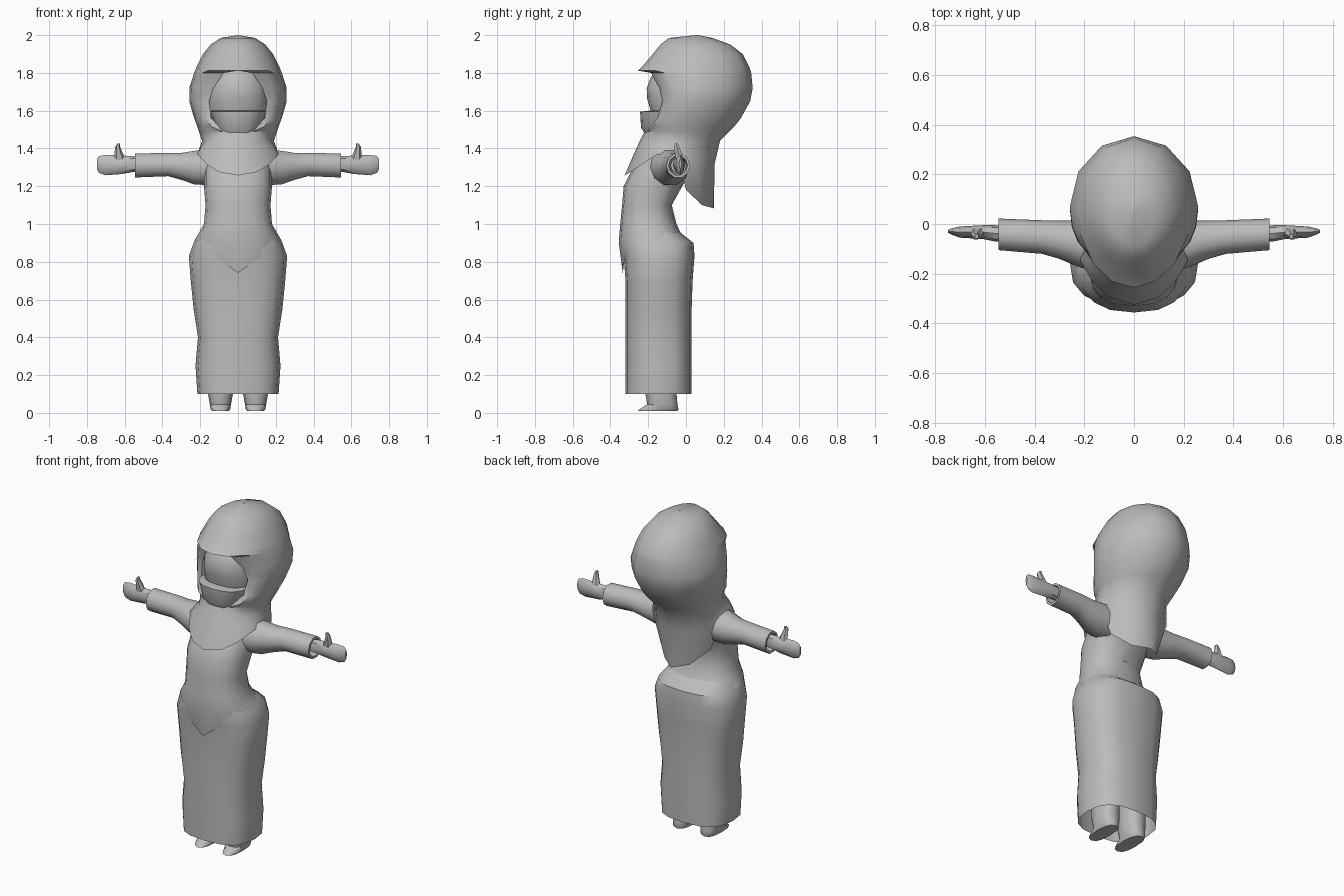
import bpy, bmesh, math

grey = bpy.data.materials.new("plain grey")
grey.diffuse_color = (0.5, 0.5, 0.5, 1)


def loft(name, rings, closed=True, cap_start=False, cap_end=False, mirror=False, angle=40):
    """Skin a list of equal-length point rings into one object."""
    bm = bmesh.new()
    rows = [[bm.verts.new(p) for p in r] for r in rings]
    n = len(rows[0])
    for a, b in zip(rows, rows[1:]):
        for i in range(n if closed else n - 1):
            j = (i + 1) % n
            bm.faces.new((a[i], a[j], b[j], b[i]))
    if cap_start:
        bm.faces.new(rows[0][::-1])
    if cap_end:
        bm.faces.new(rows[-1])
    bmesh.ops.remove_doubles(bm, verts=bm.verts, dist=0.0005)
    bmesh.ops.recalc_face_normals(bm, faces=bm.faces)
    me = bpy.data.meshes.new(name)
    bm.to_mesh(me)
    bm.free()
    me.materials.append(grey)
    ob = bpy.data.objects.new(name, me)
    bpy.context.collection.objects.link(ob)
    if mirror:
        ob.modifiers.new("mirror", "MIRROR").merge_threshold = 0.001
    bpy.context.view_layer.objects.active = ob
    ob.select_set(True)
    bpy.ops.object.shade_smooth_by_angle(angle=math.radians(angle))
    ob.select_set(False)
    return ob


def oval(z, hw, front, back, p=2.0, n=16, cx=0.0, drop=0.0):
    """Horizontal ring; drop lowers its front into a V."""
    pts = []
    for i in range(n):
        t = 2 * math.pi * i / n
        c, s = math.cos(t), math.sin(t)
        x = math.copysign(abs(c) ** (2 / p), c) * hw
        y = math.copysign(abs(s) ** (2 / p), s) * (back - front) / 2 + (front + back) / 2
        dz = drop * max(0, 1 - abs(x) / hw) if s < 0 else 0
        pts.append((cx + x, y, z - dz))
    return pts


def upright(x, y0, y1, z0, z1, n=10):
    """Ring across an arm, standing in the yz plane."""
    return [(x, (y0 + y1) / 2 + (y1 - y0) / 2 * math.cos(2 * math.pi * i / n),
             (z0 + z1) / 2 + (z1 - z0) / 2 * math.sin(2 * math.pi * i / n)) for i in range(n)]


# Long skirt, open at the hem
loft("skirt", [oval(z, w, f, b, 2.7) for z, w, f, b in (
    (0.10, 0.215, -0.32, 0.03), (0.25, 0.225, -0.32, 0.03), (0.40, 0.212, -0.32, 0.03),
    (0.55, 0.235, -0.32, 0.03), (0.70, 0.25, -0.32, 0.035), (0.83, 0.26, -0.33, 0.045),
    (0.90, 0.235, -0.34, 0.04), (0.955, 0.20, -0.335, -0.03))])

# Bodice with a pointed front edge over the skirt
loft("bodice", [oval(z, w, f, b, 2.4, drop=d) for z, w, f, b, d in (
    (0.91, 0.232, -0.335, 0.00, 0.17), (0.935, 0.217, -0.356, -0.02, 0.03),
    (1.00, 0.18, -0.348, -0.05, 0), (1.10, 0.172, -0.338, -0.075, 0),
    (1.20, 0.18, -0.330, -0.02, 0), (1.28, 0.18, -0.29, 0.03, 0),
    (1.37, 0.16, -0.22, 0.03, 0), (1.43, 0.10, -0.16, 0.02, 0))], cap_end=True)

# Sleeves, with a turned-in open cuff
loft("sleeves", [upright(*r) for r in (
    (0.13, -0.20, 0.02, 1.20, 1.40), (0.23, -0.17, 0.015, 1.205, 1.392),
    (0.30, -0.14, 0.015, 1.23, 1.38), (0.37, -0.12, 0.015, 1.25, 1.38),
    (0.545, -0.105, 0.022, 1.243, 1.376), (0.545, -0.092, 0.008, 1.257, 1.362),
    (0.46, -0.08, 0.0, 1.27, 1.35))], mirror=True)

# Hands and raised thumbs
loft("hands", [upright(*r, n=8) for r in (
    (0.46, -0.07, -0.01, 1.28, 1.35), (0.56, -0.07, -0.005, 1.275, 1.36),
    (0.61, -0.06, -0.005, 1.265, 1.362), (0.70, -0.055, -0.01, 1.258, 1.366),
    (0.735, -0.042, -0.018, 1.27, 1.36), (0.747, -0.036, -0.024, 1.29, 1.345))],
    cap_end=True, mirror=True)
loft("thumbs", [oval(z, w, f, b, n=6, cx=x) for z, w, f, b, x in (
    (1.33, 0.035, -0.055, -0.01, 0.625), (1.375, 0.022, -0.06, -0.02, 0.632),
    (1.41, 0.013, -0.065, -0.035, 0.637), (1.425, 0.008, -0.06, -0.04, 0.632))],
    cap_end=True, mirror=True)

# Legs and shoes
loft("shoes", [oval(z, w, f, b, 2.5, 12, 0.093) for z, w, f, b in (
    (0.01, 0.045, -0.255, -0.045), (0.02, 0.052, -0.245, -0.04), (0.045, 0.056, -0.205, -0.045),
    (0.10, 0.066, -0.215, -0.05), (0.30, 0.07, -0.22, -0.05))], cap_start=True, mirror=True)


# Headscarf: half rows run from the face opening round to the back
def hood_row(z, ox, oy, hw, ym, yb):
    pts = []
    for k in range(5):
        t = k / 4 * math.pi / 2
        pts.append((ox + (hw - ox) * math.sin(t), ym + (oy - ym) * math.cos(t), z))
    for k in range(1, 4):
        t = k / 3 * math.pi / 2
        pts.append((hw * math.cos(t), ym + (yb - ym) * math.sin(t), z))
    return pts


hood = [hood_row(*r) for r in (
    (2.00, 0, 0.055, 0.001, 0.06, 0.065), (1.985, 0, -0.09, 0.09, 0.05, 0.14),
    (1.95, 0, -0.135, 0.145, 0.05, 0.235), (1.90, 0, -0.175, 0.185, 0.06, 0.30),
    (1.83, 0, -0.235, 0.22, 0.06, 0.335), (1.812, 0, -0.255, 0.227, 0.06, 0.342),
    (1.80, 0.075, -0.185, 0.232, 0.06, 0.345), (1.72, 0.13, -0.14, 0.258, 0.07, 0.353),
    (1.65, 0.153, -0.125, 0.258, 0.06, 0.34), (1.56, 0.142, -0.15, 0.232, 0.04, 0.29),
    (1.515, 0.09, -0.195, 0.215, 0.02, 0.255), (1.49, 0, -0.22, 0.207, 0.01, 0.23),
    (1.44, 0, -0.245, 0.19, -0.02, 0.18))]
hood.append([(0, -0.272, 1.38), (0.09, -0.25, 1.385), (0.155, -0.20, 1.395), (0.195, -0.13, 1.405),
             (0.205, -0.05, 1.40), (0.19, 0.05, 1.34), (0.11, 0.12, 1.32), (0, 0.152, 1.32)])
hood.append([(0, -0.325, 1.257), (0.10, -0.295, 1.275), (0.165, -0.235, 1.315), (0.215, -0.15, 1.37),
             (0.215, -0.04, 1.35), (0.165, 0.00, 1.18), (0.085, 0.085, 1.10), (0, 0.147, 1.083)])
loft("headscarf", hood, closed=False, mirror=True)

# Face behind the opening, and the chin band below it
loft("face", [oval(z, w, f, 0.08) for z, w, f in (
    (1.48, 0.10, -0.15), (1.55, 0.145, -0.18), (1.61, 0.158, -0.19), (1.66, 0.16, -0.205),
    (1.72, 0.155, -0.208), (1.78, 0.14, -0.185), (1.84, 0.09, -0.13))],
    cap_start=True, cap_end=True)
loft("chin_band", [oval(z, w, f, 0.0, 2.3) for z, w, f in (
    (1.45, 0.09, -0.20), (1.51, 0.12, -0.238), (1.595, 0.15, -0.243), (1.60, 0.14, -0.19))])
